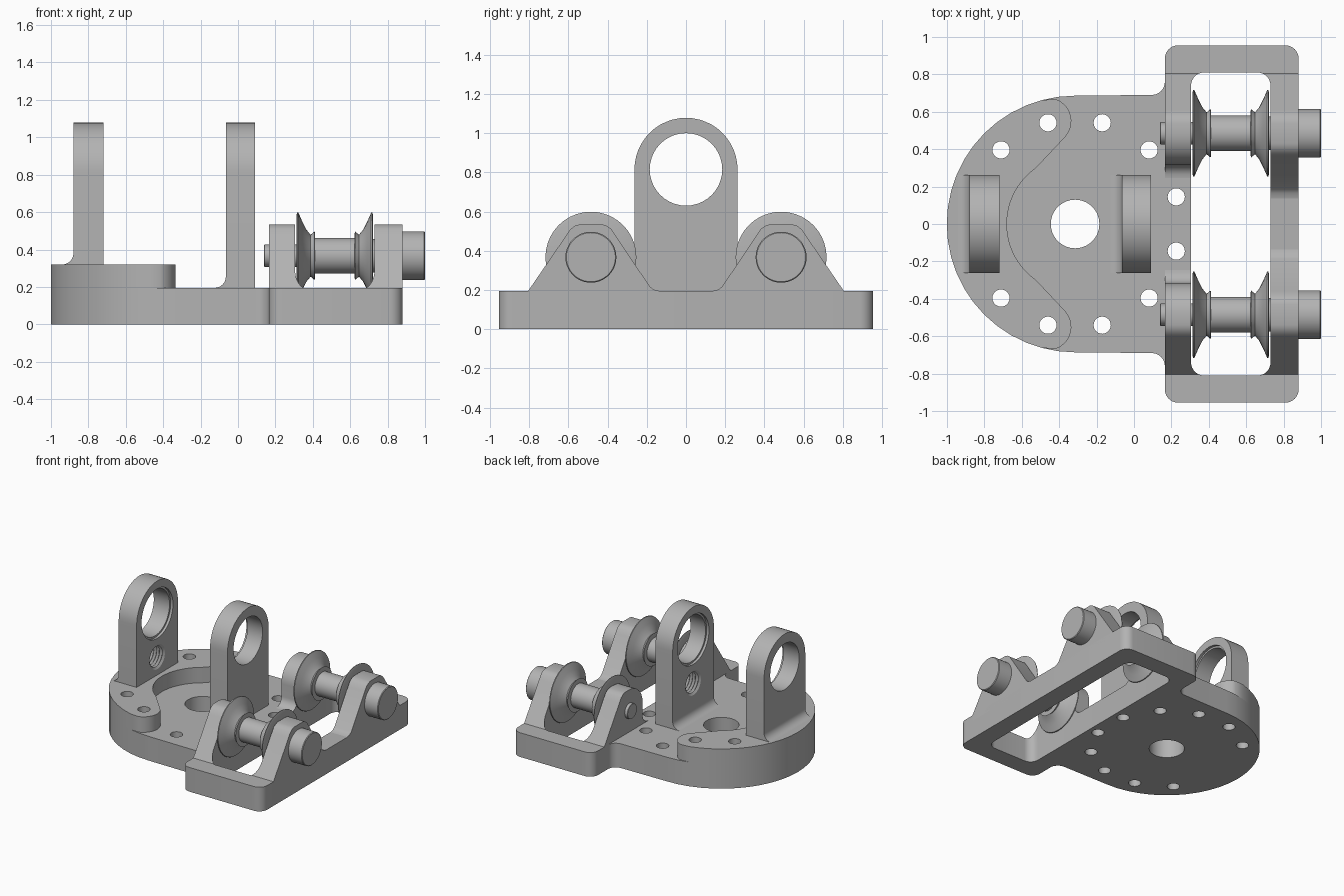
import bpy, bmesh
from math import sin, cos, radians, pi
from mathutils import Vector

if "Cube" in bpy.data.objects:
    bpy.data.objects.remove(bpy.data.objects["Cube"])

grey = bpy.data.materials.new("machined_grey")
grey.use_nodes = True
COLOUR = (0.45, 0.45, 0.45, 1)
grey.diffuse_color = COLOUR
grey.node_tree.nodes["Principled BSDF"].inputs["Base Color"].default_value = COLOUR

PLATE, STEP = 0.195, 0.32      # top of plate, top of raised crescent
HUB = -0.315                   # x of the round end's centre


def arc(cx, cy, r, a0, a1, n=8):
    angles = [radians(a0 + (a1 - a0) * i / n) for i in range(n + 1)]
    return [(cx + r * cos(a), cy + r * sin(a)) for a in angles]


def finish(bm, name):
    bmesh.ops.recalc_face_normals(bm, faces=bm.faces)
    mesh = bpy.data.meshes.new(name)
    bm.to_mesh(mesh)
    bm.free()
    mesh.materials.append(grey)
    ob = bpy.data.objects.new(name, mesh)
    bpy.context.collection.objects.link(ob)
    return ob


def prism(name, pts, axis, a, b):
    """Extrude a 2D outline along an axis from a to b."""
    place = {"x": lambda p, h: (h, p[0], p[1]),
             "y": lambda p, h: (p[0], h, p[1]),
             "z": lambda p, h: (p[0], p[1], h)}[axis]
    bm = bmesh.new()
    face = bm.faces.new([bm.verts.new(place(p, a)) for p in pts])
    shift = Vector(place((0, 0), b - a))
    top = bmesh.ops.extrude_face_region(bm, geom=[face])["geom"]
    bmesh.ops.translate(bm, vec=shift, verts=[v for v in top if isinstance(v, bmesh.types.BMVert)])
    if face.is_valid and not any(len(e.link_faces) == 2 for e in face.edges):
        bm.faces.remove(face)
    return finish(bm, name)


def lathe(name, profile, y, z, steps=40):
    """Revolve (x, radius) points about an axis parallel to x."""
    bm = bmesh.new()
    verts = [bm.verts.new((x, y, z + r)) for x, r in profile]
    edges = [bm.edges.new(pair) for pair in zip(verts, verts[1:])]
    bmesh.ops.spin(bm, geom=verts + edges, cent=(0, y, z), axis=(1, 0, 0),
                   angle=2 * pi, steps=steps)
    bmesh.ops.remove_doubles(bm, verts=bm.verts, dist=1e-5)
    return finish(bm, name)


def cut(ob, cutters):
    for c in cutters:
        mod = ob.modifiers.new("cut", "BOOLEAN")
        mod.operation, mod.solver, mod.object = "DIFFERENCE", "EXACT", c
    bpy.context.view_layer.update()
    graph = bpy.context.evaluated_depsgraph_get()
    mesh = bpy.data.meshes.new_from_object(ob.evaluated_get(graph))
    ob.modifiers.clear()
    ob.data = mesh
    for c in cutters:
        bpy.data.objects.remove(c)
    return ob


def window():
    r, x0, x1, y = 0.07, 0.305, 0.73, 0.81
    pts = (arc(x1 - r, r - y, r, -90, 0) + arc(x1 - r, y - r, r, 0, 90)
           + arc(x0 + r, y - r, r, 90, 180) + arc(x0 + r, r - y, r, 180, 270))
    return prism("window_cutter", pts, "z", -0.2, 1)


def bolt_holes():
    return [prism("hole_cutter",
                  arc(HUB + 0.56 * cos(radians(a)), 0.56 * sin(radians(a)), 0.046, 0, 345, 23),
                  "z", -0.2, 0.5) for a in range(15, 360, 30) if a not in (165, 195)]


def mirrored(half):
    return half + [(x, -y) for x, y in reversed(half)]


# Base plate: rectangular frame blended into a round end
half = (arc(0.81, 0.885, 0.07, 0, 90) + arc(0.235, 0.885, 0.07, 90, 180)
        + arc(0.095, 0.76, 0.07, 0, -90) + arc(HUB, 0, 0.686, 90, 172.5, 11)
        + [(HUB - 0.686, 0)])
base = prism("base_plate", half[:-1] + [half[-1]] + [(x, -y) for x, y in reversed(half[:-1])],
             "z", 0, PLATE)
hub_hole = prism("hub_cutter", arc(HUB, 0, 0.13, 0, 350, 35), "z", -0.2, 0.5)
cut(base, [window(), hub_hole] + bolt_holes())

# Raised crescent around the round end, with rounded tips
inner = (arc(HUB, 0, 0.365, 177.5, 125, 10) + arc(-0.46, 0.55, 0.125, -42, 70, 10))
outer = arc(HUB, 0, 0.686, 105, 172.5, 9)
upper = inner + outer
lower = [(x, -y) for x, y in reversed(upper)]
crescent = prism("raised_crescent",
                 inner + outer + [(HUB - 0.686, 0)]
                 + [(x, -y) for x, y in reversed(outer)]
                 + [(x, -y) for x, y in reversed(inner)], "z", PLATE, STEP)
cut(crescent, bolt_holes())

# Two upright bearing posts with their bores facing each other
AXLE = 0.815
for name, x0, x1, floor, side in (("outer_post", -0.88, -0.72, STEP, 1),
                                  ("inner_post", -0.065, 0.09, PLATE, -1)):
    outline = [(-0.263, floor - 0.03), (0.263, floor - 0.03)] + arc(0, AXLE, 0.263, 0, 180, 24)
    post = prism(name, outline, "x", x0, x1)
    face = x1 if side > 0 else x0
    bore = lathe("bore_cutter", [(face + side * 0.1, 0), (face + side * 0.1, 0.2),
                                 (face - side * 0.02, 0.2), (face - side * 0.02, 0.185),
                                 (face - side * 0.4, 0.185), (face - side * 0.4, 0)], 0, AXLE)
    # Blind threaded hole with ring grooves
    thread = [(face + side * 0.05, 0), (face + side * 0.05, 0.098), (face, 0.098)]
    for i in range(4):
        d = 0.012 + 0.025 * i
        thread += [(face - side * d, 0.08), (face - side * (d + 0.012), 0.095)]
    thread += [(face - side * 0.115, 0.08), (face - side * 0.115, 0)]
    cut(post, [bore, lathe("thread_cutter", thread, 0, 0.465)])
    # Fillet at the foot
    r = 0.06
    foot = [(x0 - r, floor - 0.02), (x0 + 0.02, floor - 0.02), (x0 + 0.02, floor + r)]
    prism(name + "_fillet", foot + arc(x0 - r, floor + r, r, 0, -90), "y", -0.263, 0.263)

# Roller brackets, rollers and pins on both sides
CY, CZ = 0.485, 0.367
slope = [(0.805, PLATE), (0.61, 0.48), (0.59, 0.51), (0.565, 0.528), (0.54, 0.535)]
sloped_in = [(2 * CY - y, z) for y, z in reversed(slope[1:])]
root = [(0.805, 0.15)]
right_profile = root + slope + sloped_in + [(0.185, 0.218), (0.165, 0.202), (0.135, PLATE), (0.135, 0.15)]
left_profile = (root + slope + arc(CY, CZ, 0.168, 90, 180, 10)
                + arc(0.247, 0.265, 0.07, 0, -90, 6) + [(0.247, 0.15)])

ROLLER = [(0.312, 0), (0.312, 0.215), (0.317, 0.232), (0.323, 0.23), (0.345, 0.18),
          (0.365, 0.14), (0.388, 0.112), (0.41, 0.13), (0.413, 0.095)]
MID = 0.5175
roller_profile = ROLLER + [(2 * MID - x, r) for x, r in reversed(ROLLER)]

for s, tag in ((1, "back"), (-1, "front")):
    for profile, x0, x1, end in ((left_profile, 0.165, 0.4, "inner"),
                                 (right_profile, 0.65, 0.88, "outer")):
        bracket = prism(f"{tag}_{end}_bracket", [(s * y, z) for y, z in profile], "x", x0, x1)
        cut(bracket, [window()])
    lathe(f"{tag}_roller", roller_profile, s * CY, CZ)
    lathe(f"{tag}_pin_head", [(0.87, 0), (0.87, 0.13), (0.995, 0.13), (1, 0.125), (1, 0)], s * CY, CZ)
    lathe(f"{tag}_pin_tip", [(0.14, 0), (0.14, 0.058), (0.142, 0.06), (0.32, 0.06), (0.32, 0)], s * CY, CZ)
    lathe(f"{tag}_pin_collar", [(0.7, 0), (0.7, 0.09), (0.75, 0.09), (0.75, 0)], s * CY, CZ)

# Smooth the curved walls, keep edges crisp
bpy.ops.object.select_all(action="DESELECT")
for ob in bpy.context.scene.objects:
    if ob.type == "MESH":
        ob.select_set(True)
        bpy.context.view_layer.objects.active = ob
bpy.ops.object.shade_smooth_by_angle(angle=radians(30))
